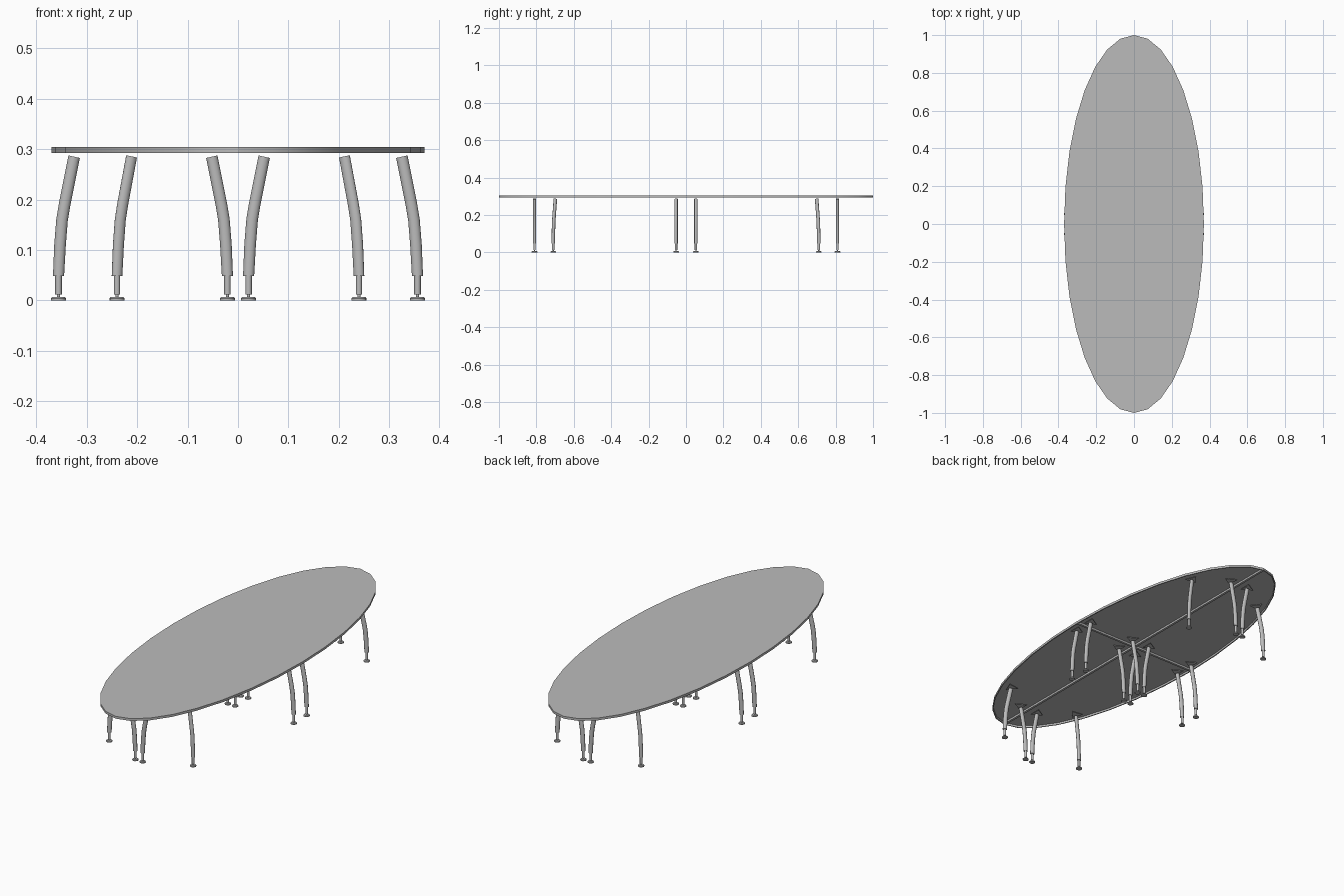
import bpy, bmesh, math
from mathutils import Vector

cube = bpy.data.objects.get("Cube")
if cube:
    bpy.data.objects.remove(cube, do_unlink=True)

grey = bpy.data.materials.new("plain grey")
grey.use_nodes = True
grey.diffuse_color = (0.5, 0.5, 0.5, 1)
grey.node_tree.nodes["Principled BSDF"].inputs["Base Color"].default_value = (0.5, 0.5, 0.5, 1)

HALF_X, HALF_Y = 0.37, 1.0
TOP, RIM_BOTTOM = 0.304, 0.292


def finish(name, bm, smooth=True):
    bmesh.ops.recalc_face_normals(bm, faces=bm.faces)
    mesh = bpy.data.meshes.new(name)
    bm.to_mesh(mesh)
    bm.free()
    mesh.materials.append(grey)
    obj = bpy.data.objects.new(name, mesh)
    bpy.context.collection.objects.link(obj)
    if smooth:
        bpy.ops.object.select_all(action='DESELECT')
        obj.select_set(True)
        bpy.context.view_layer.objects.active = obj
        bpy.ops.object.shade_smooth_by_angle(angle=math.radians(40))
    return obj


def loft(bm, rings, sides=12):
    """Closed tube through (centre, half width along lean, half width across, lean angle, tilt)."""
    loops = []
    for centre, a, b, heading, tilt in rings:
        along = Vector((math.cos(heading), math.sin(heading), -tilt)).normalized()
        across = Vector((-math.sin(heading), math.cos(heading), 0))
        loops.append([bm.verts.new(centre + along * a * math.cos(t) + across * b * math.sin(t))
                      for t in (math.tau * i / sides for i in range(sides))])
    for low, high in zip(loops, loops[1:]):
        for i in range(sides):
            j = (i + 1) % sides
            bm.faces.new((low[i], low[j], high[j], high[i]))
    bm.faces.new(loops[0][::-1])
    bm.faces.new(loops[-1])


# Four quarter tops, each a thin sheet with a rim hanging round its edge
def quarter_top(name, sx, sy):
    steps, rim = 8, 0.006
    bm = bmesh.new()
    outline, inner = [(0.0, 0.0)], [(rim, rim)]
    for i in range(steps + 1):
        t = math.pi / 2 * i / steps
        c, s = math.cos(t), math.sin(t)
        outline.append((HALF_X * c, HALF_Y * s))
        inner.append((max(rim, (HALF_X - rim) * c), max(rim, (HALF_Y - rim) * s)))

    def ring(points, z):
        return [bm.verts.new((x * sx, y * sy, z)) for x, y in points]

    loops = [ring(outline, TOP), ring(outline, RIM_BOTTOM),
             ring(inner, RIM_BOTTOM), ring(inner, TOP - 0.002)]
    n = len(outline)
    for a, b in zip(loops, loops[1:]):
        for i in range(n):
            j = (i + 1) % n
            bm.faces.new((a[i], a[j], b[j], b[i]))
    bm.faces.new(loops[0])
    bm.faces.new(loops[-1])
    finish(name, bm)


# Bent leg with sleeve, inner rod, foot and mounting plate
def leg(name, x, y, heading):
    lean = Vector((math.cos(heading), math.sin(heading), 0))

    def at(z, shift=0.0):
        return Vector((x, y, z)) + lean * shift

    bm = bmesh.new()
    path = [(0.048, 0.0, 0.011, 0.0), (0.11, 0.003, 0.0115, 0.05), (0.16, 0.007, 0.0115, 0.12),
            (0.19, 0.012, 0.0115, 0.18), (0.285, 0.031, 0.0115, 0.22)]
    loft(bm, [(at(z, s), a, 0.009, heading, tilt) for z, s, a, tilt in path])
    finish(name + "_sleeve", bm)

    bm = bmesh.new()
    loft(bm, [(at(z), r, r, heading, 0) for z, r in ((0.012, 0.0065), (0.06, 0.0065))])
    loft(bm, [(at(z), r, r, heading, 0) for z, r in ((0.005, 0.003), (0.013, 0.003))])
    loft(bm, [(at(z), r, r, heading, 0)
              for z, r in ((0.0, 0.015), (0.004, 0.015), (0.007, 0.012))])
    finish(name + "_foot", bm)

    # Triangular plate tucked inside the rim
    bm = bmesh.new()
    loft(bm, [(at(z, 0.034), 0.034, 0.034, heading, 0) for z in (0.293, 0.296)], sides=3)
    finish(name + "_plate", bm, smooth=False)


for sx, side in ((1, "left"), (-1, "right")):
    for sy, end in ((-1, "front"), (1, "back")):
        tag = end + "_" + side
        quarter_top("top_" + tag, sx, sy)
        outward = 0 if sx > 0 else math.pi
        inward = math.pi - outward
        leg("centre_leg_" + tag, sx * 0.021, sy * 0.053, outward)
        leg("end_leg_" + tag, sx * 0.021, sy * 0.81, outward)
        leg("side_leg_" + tag, sx * 0.356, sy * 0.053, inward)
        leg("corner_leg_" + tag, sx * 0.24, sy * 0.71, math.atan2(-0.4 * sy, -sx))
